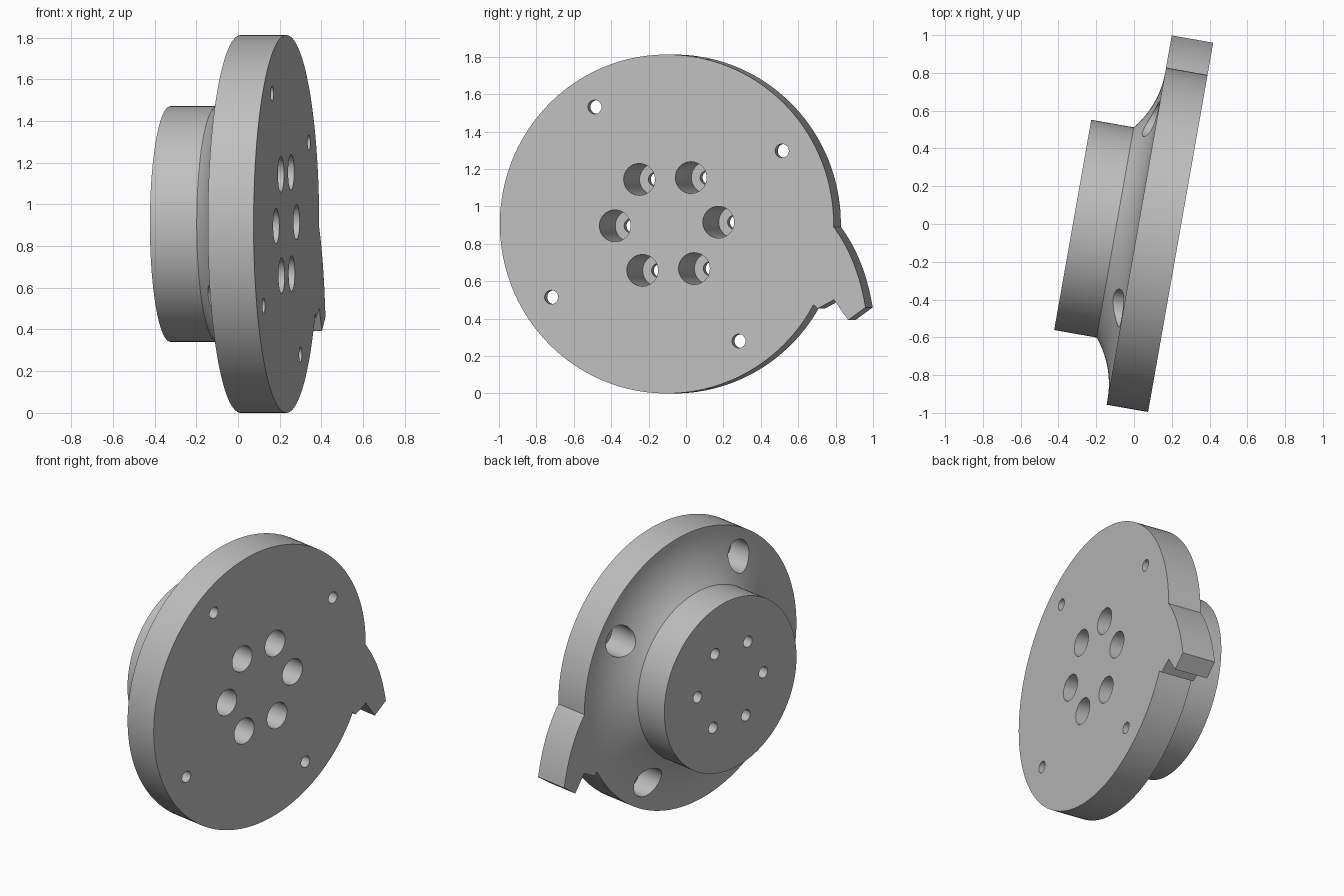
import bpy, bmesh
from math import radians, cos, sin, sqrt, pi
from mathutils import Matrix, Vector

if "Cube" in bpy.data.objects:
    bpy.data.objects.remove(bpy.data.objects["Cube"], do_unlink=True)

# Axis of the part is local x; its front face lies on local x = 0
PLACE = Matrix.Translation((0.232, -0.103, 0.906)) @ Matrix.Rotation(radians(-10), 4, 'Z')
FLANGE_R, HUB_R = 0.906, 0.565
FLANGE_BACK, HUB_START, HUB_BACK = -0.223, -0.337, -0.565


def lathe(bm, profile, steps, offset=(0, 0, 0)):
    """Revolve (x, radius) points around the local x axis."""
    part = bmesh.new()
    verts = [part.verts.new((x, 0, r)) for x, r in profile]
    edges = [part.edges.new(pair) for pair in zip(verts, verts[1:])]
    bmesh.ops.spin(part, geom=verts + edges, cent=(0, 0, 0), axis=(1, 0, 0),
                   angle=2 * pi, steps=steps)
    bmesh.ops.remove_doubles(part, verts=part.verts, dist=1e-5)
    bmesh.ops.recalc_face_normals(part, faces=part.faces)
    bmesh.ops.translate(part, verts=part.verts, vec=offset)
    mesh = bpy.data.meshes.new("lathe_part")
    part.to_mesh(mesh)
    part.free()
    bm.from_mesh(mesh)
    bpy.data.meshes.remove(mesh)


def add_object(name, bm):
    mesh = bpy.data.meshes.new(name)
    bm.to_mesh(mesh)
    bm.free()
    obj = bpy.data.objects.new(name, mesh)
    obj.matrix_world = PLACE
    bpy.context.collection.objects.link(obj)
    return obj


def combine(target, other, operation):
    """Apply a boolean and discard the helper object."""
    mod = target.modifiers.new(operation.lower(), 'BOOLEAN')
    mod.operation, mod.object, mod.solver = operation, other, 'EXACT'
    bpy.ops.object.select_all(action='DESELECT')
    bpy.context.view_layer.objects.active = target
    target.select_set(True)
    bpy.ops.object.modifier_apply(modifier=mod.name)
    bpy.data.objects.remove(other, do_unlink=True)


# Flange, concave fillet and hub as one turned body
drop = HUB_START - FLANGE_BACK
fillet_end = 0.88
span = fillet_end - HUB_R
rho = (span ** 2 + drop ** 2) / (2 * -drop)
fillet = []
for i in range(17):
    d = span * i / 16
    fillet.append((FLANGE_BACK - rho + sqrt(rho ** 2 - d ** 2), fillet_end - d))
profile = [(0, 0), (0, FLANGE_R), (FLANGE_BACK, FLANGE_R)]
profile += fillet + [(HUB_BACK, HUB_R), (HUB_BACK, 0)]
bm = bmesh.new()
lathe(bm, profile, 160)
body = add_object("flanged_hub", bm)

# Hooked tooth on the rim: curved outer edge, notched lower edge
a, b, c = Vector((0.898, -0.005)), Vector((1.035, -0.18)), Vector((1.079, -0.446))
outline = [a * (1 - t) ** 2 + b * 2 * t * (1 - t) + c * t ** 2
           for t in (i / 14 for i in range(15))]
outline += [(0.985, -0.514), (0.908, -0.405), (0.82, -0.452), (0.79, -0.425)]
bm = bmesh.new()
face = bm.faces.new([bm.verts.new((0, p[0], p[1])) for p in outline])
grown = bmesh.ops.extrude_face_region(bm, geom=[face])["geom"]
bmesh.ops.translate(bm, vec=(FLANGE_BACK, 0, 0),
                    verts=[g for g in grown if isinstance(g, bmesh.types.BMVert)])
bmesh.ops.recalc_face_normals(bm, faces=bm.faces)
combine(body, add_object("rim_tooth", bm), 'UNION')

# Stepped bolt holes: six in the hub (wide in front), four in the rim (wide behind)
hub_hole = [(0.05, 0), (0.05, 0.085), (-0.49, 0.085), (-0.49, 0.037), (-0.65, 0.037), (-0.65, 0)]
rim_hole = [(0.05, 0), (0.05, 0.037), (-0.08, 0.037), (-0.08, 0.1), (-0.45, 0.1), (-0.45, 0)]
bm = bmesh.new()
for count, radius, start, shape in ((6, 0.281, 2, hub_hole), (4, 0.738, 32, rim_hole)):
    for k in range(count):
        ang = radians(start) + 2 * pi * k / count
        lathe(bm, shape, 40, (0, radius * cos(ang), radius * sin(ang)))
cutter = add_object("bolt_hole_cutter", bm)
cutter.hide_render = True
combine(body, cutter, 'DIFFERENCE')

# Plain grey metal
grey = bpy.data.materials.new("plain_grey")
grey.use_nodes = True
colour = (0.52, 0.52, 0.52, 1)
grey.diffuse_color = colour
grey.node_tree.nodes["Principled BSDF"].inputs["Base Color"].default_value = colour
body.data.materials.clear()
body.data.materials.append(grey)
bpy.ops.object.shade_smooth_by_angle(angle=radians(30))
